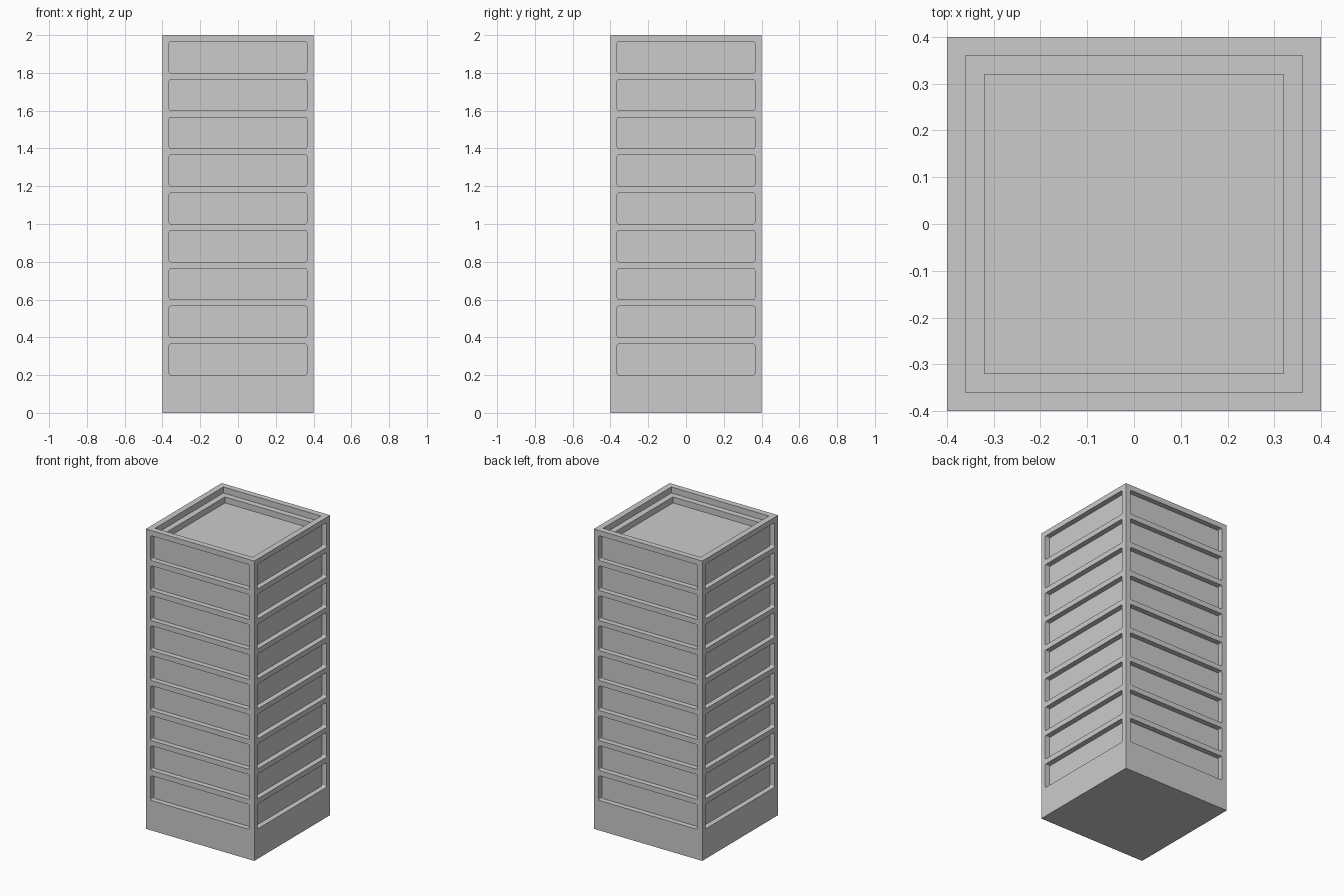
import bpy, bmesh
from math import pi
from mathutils import Matrix, Vector

if "Cube" in bpy.data.objects:
    bpy.data.objects.remove(bpy.data.objects["Cube"])

HALF, FLOORS, STEP = 0.4, 9, 0.2
WIN_HALF, WIN_H, DEPTH = 0.364, 0.165, 0.035


def make_object(name, bm):
    bmesh.ops.recalc_face_normals(bm, faces=bm.faces)
    mesh = bpy.data.meshes.new(name)
    bm.to_mesh(mesh)
    bm.free()
    obj = bpy.data.objects.new(name, mesh)
    bpy.context.collection.objects.link(obj)
    return obj


# Tower shaft with a stepped roof well: square rings of (half width, height)
bm = bmesh.new()
rings = []
for h, z in [(HALF, 0), (HALF, 2), (0.36, 2), (0.36, 1.96), (0.32, 1.96), (0.32, 1.92)]:
    rings.append([bm.verts.new((x * h, y * h, z))
                  for x, y in ((-1, -1), (1, -1), (1, 1), (-1, 1))])
for a, b in zip(rings, rings[1:]):
    for i in range(4):
        j = (i + 1) % 4
        bm.faces.new((a[i], a[j], b[j], b[i]))
bm.faces.new(rings[0][::-1])
bm.faces.new(rings[-1])
tower = make_object("tower", bm)

# Window band cutters: slabs with softened corners, on all four sides
bm = bmesh.new()
for side in range(4):
    turn = Matrix.Rotation(side * pi / 2, 4, 'Z')
    for floor in range(FLOORS):
        part = bmesh.new()
        bmesh.ops.create_cube(part, size=1)
        bmesh.ops.scale(part, vec=Vector((2 * WIN_HALF, 2 * DEPTH, WIN_H)), verts=part.verts)
        edges = [e for e in part.edges
                 if abs(e.verts[0].co.y - e.verts[1].co.y) > 0.01]
        bmesh.ops.bevel(part, geom=edges, offset=0.008, segments=3,
                        profile=0.5, affect='EDGES')
        z = STEP * (floor + 1) + WIN_H / 2
        part.transform(turn @ Matrix.Translation((0, -HALF, z)))
        temp = bpy.data.meshes.new("temp")
        part.to_mesh(temp)
        part.free()
        bm.from_mesh(temp)
        bpy.data.meshes.remove(temp)
cutter = make_object("window_cutter", bm)
cutter.hide_render = True

# Carve the recessed window bands
mod = tower.modifiers.new("window_bands", 'BOOLEAN')
mod.operation = 'DIFFERENCE'
mod.solver = 'EXACT'
mod.object = cutter
bpy.context.view_layer.objects.active = tower
tower.select_set(True)
bpy.ops.object.modifier_apply(modifier=mod.name)
bpy.data.objects.remove(cutter)
